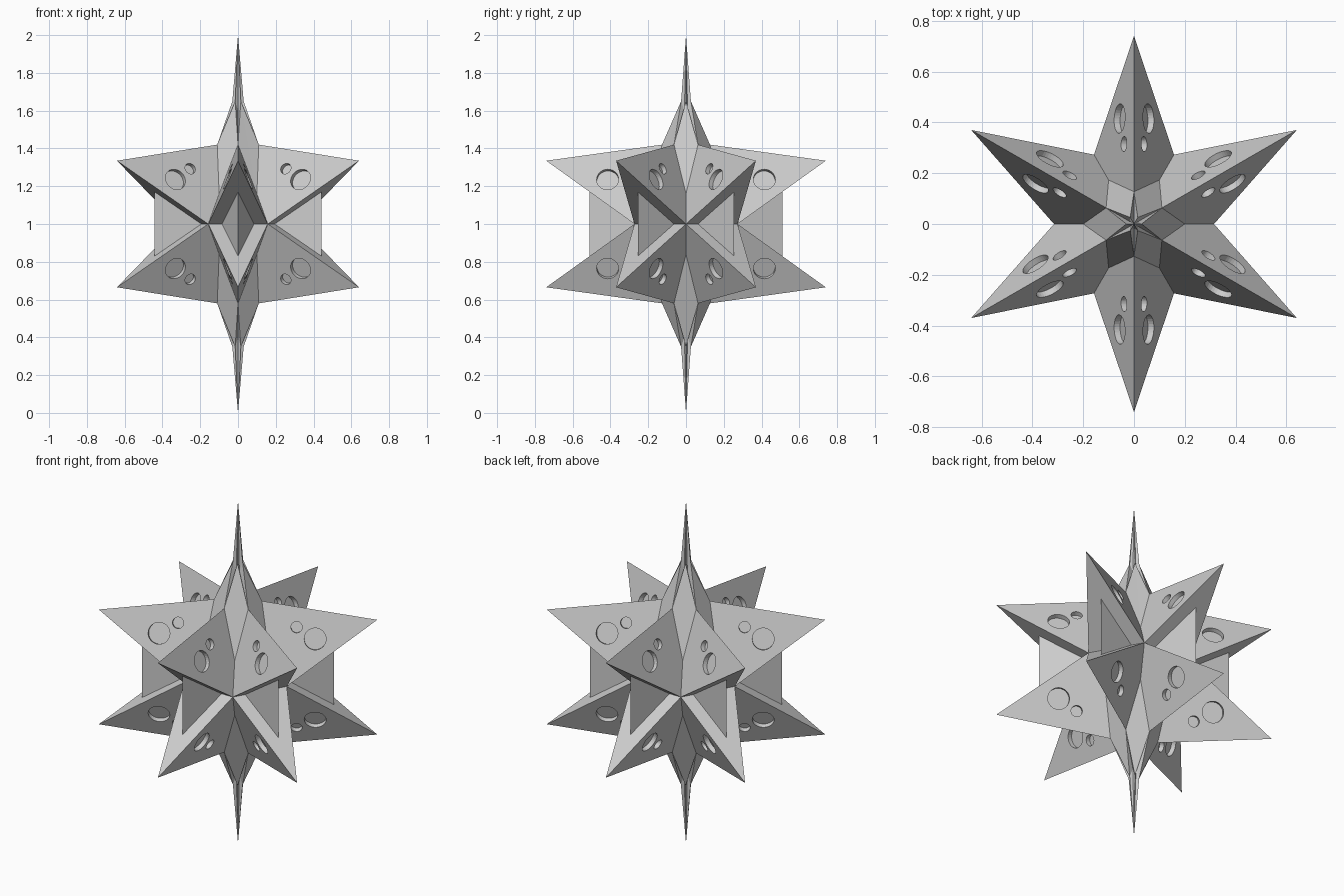
import bpy, bmesh
from math import pi, radians
from mathutils import Vector, Matrix

if "Cube" in bpy.data.objects:
    bpy.data.objects.remove(bpy.data.objects["Cube"])

MID = 1.0  # mirror height


def spin(r, t, z, ang):
    """Point given by radius, sideways offset and height, turned about z."""
    return Matrix.Rotation(ang, 3, 'Z') @ Vector((r, t, z))


def make_object(name, bm, weld=True):
    if weld:
        bmesh.ops.remove_doubles(bm, verts=bm.verts, dist=1e-4)
    bmesh.ops.recalc_face_normals(bm, faces=bm.faces)
    mesh = bpy.data.meshes.new(name)
    bm.to_mesh(mesh)
    bm.free()
    ob = bpy.data.objects.new(name, mesh)
    ob.location.z = MID
    bpy.context.collection.objects.link(ob)
    return ob


def add_face(bm, pts):
    bm.faces.new([bm.verts.new(p) for p in pts])


ANGLES = [radians(30 + 60 * k) for k in range(6)]
HALF = pi / 6

# Star shell: twelve hollow-sided spikes and two needles
body = bmesh.new()
wedges = bmesh.new()
cutters = bmesh.new()
for a in ANGLES:
    for up in (1, -1):
        tip = spin(.74, 0, .335 * up, a)
        ridge = spin(.127, 0, .42 * up, a)
        groove = spin(.017, 0, .60 * up, a)
        apex = Vector((0, 0, up))
        valleys = []
        for s in (1, -1):
            b = a + s * HALF
            valley = spin(.315, 0, 0, b)
            shoulder = spin(.20, 0, .1598 * up, b)
            neck = spin(.03, 0, .65 * up, b)
            valleys.append(valley)
            add_face(body, (tip, valley, shoulder, ridge))
            add_face(body, (ridge, shoulder, neck))
            add_face(body, (ridge, neck, groove))
            add_face(body, (groove, neck, apex))

            # Round recess cutters, square to each spike face
            n = (ridge - tip).cross(valley - tip).normalized()
            if n.dot(spin(0, s, 0, a)) < 0:
                n = -n
            for r, t, z, rad in ((.415, .057, .236, .058), (.315, .04, .293, .030)):
                c = spin(r, t * s, z * up, a)
                c -= n * n.dot(c - tip)
                rot = n.to_track_quat('Z', 'Y').to_matrix().to_4x4()
                bmesh.ops.create_cone(cutters, cap_ends=True, segments=32,
                                      radius1=rad, radius2=rad, depth=.05,
                                      matrix=Matrix.Translation(c) @ rot)
        add_face(body, (tip, valleys[0], valleys[1]))

    # Wedge between an upper and a lower spike
    p, q = spin(.51, 0, .17, a), spin(.51, 0, -.17, a)
    l, r = spin(.272, .085, 0, a), spin(.272, -.085, 0, a)
    for tri in ((p, q, l), (p, q, r), (p, l, r), (q, l, r)):
        add_face(wedges, tri)

star = make_object("star_shell", body)
make_object("gap_wedges", wedges)
cutter = make_object("recess_cutter", cutters, weld=False)
cutter.hide_render = True

# Cut the recesses, then drop the helper
mod = star.modifiers.new("recesses", 'BOOLEAN')
mod.operation = 'DIFFERENCE'
mod.solver = 'EXACT'
mod.object = cutter
bpy.context.view_layer.objects.active = star
star.select_set(True)
bpy.ops.object.modifier_apply(modifier=mod.name)
bpy.data.objects.remove(cutter)
